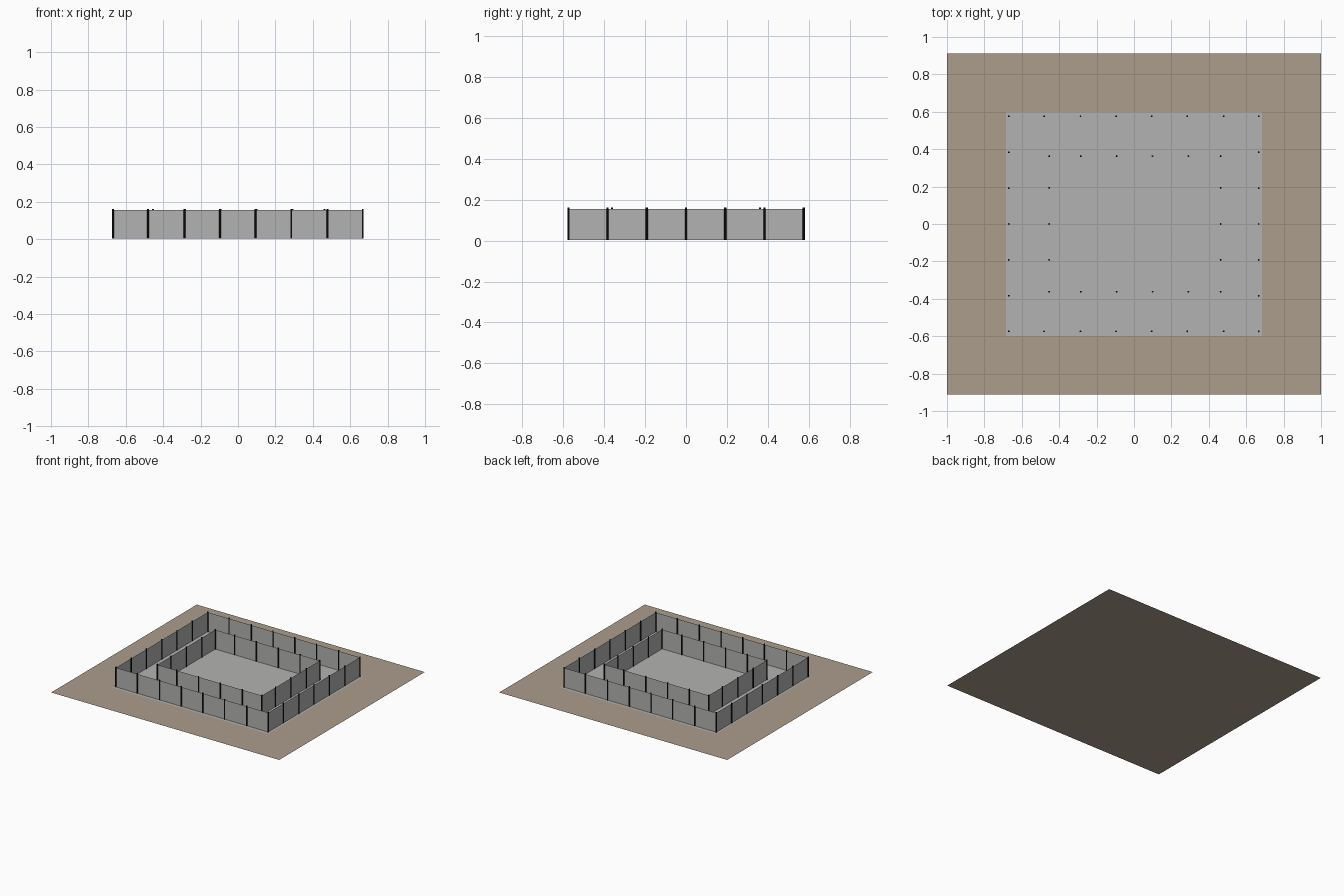
import bpy
import bmesh

if "Cube" in bpy.data.objects:
    bpy.data.objects.remove(bpy.data.objects["Cube"])


def material(name, rgb):
    m = bpy.data.materials.new(name)
    m.diffuse_color = (*rgb, 1.0)
    m.use_nodes = True
    m.node_tree.nodes["Principled BSDF"].inputs["Base Color"].default_value = m.diffuse_color
    return m


SAND = material("sand brown", (0.41, 0.34, 0.262))
GREY = material("concrete grey", (0.45, 0.45, 0.445))
BLACK = material("post black", (0.008, 0.008, 0.008))

FLOOR_Z, PANEL_TOP, POST_TOP = 0.003, 0.156, 0.162
POST_R = 0.005


def finish(name, bm, mat):
    me = bpy.data.meshes.new(name)
    bm.to_mesh(me)
    bm.free()
    me.materials.append(mat)
    ob = bpy.data.objects.new(name, me)
    bpy.context.collection.objects.link(ob)
    return ob


def sheet(name, half_x, half_y, z, mat):
    bm = bmesh.new()
    bm.faces.new([bm.verts.new((sx * half_x, sy * half_y, z))
                  for sx, sy in ((-1, -1), (1, -1), (1, 1), (-1, 1))])
    finish(name, bm, mat)


def fence(name, xs, ys):
    """Closed rectangular fence with posts at every x and y station."""
    loop = ([(x, ys[0]) for x in xs[:-1]] + [(xs[-1], y) for y in ys[:-1]]
            + [(x, ys[-1]) for x in xs[:0:-1]] + [(xs[0], y) for y in ys[:0:-1]])

    # flat panels from post to post
    bm = bmesh.new()
    for (ax, ay), (bx, by) in zip(loop, loop[1:] + loop[:1]):
        bm.faces.new([bm.verts.new(p) for p in (
            (ax, ay, FLOOR_Z), (bx, by, FLOOR_Z),
            (bx, by, PANEL_TOP), (ax, ay, PANEL_TOP))])
    finish(name + "_fence_panels", bm, GREY)

    # slim round posts, slightly taller than the panels
    bm = bmesh.new()
    for x, y in loop:
        made = bmesh.ops.create_cone(bm, cap_ends=True, segments=8,
                                     radius1=POST_R, radius2=POST_R,
                                     depth=POST_TOP - FLOOR_Z)
        bmesh.ops.translate(bm, verts=made["verts"],
                            vec=(x, y, (POST_TOP + FLOOR_Z) / 2))
    finish(name + "_fence_posts", bm, BLACK)


# ground and paved yard
sheet("ground", 1.0, 0.912, 0.0, SAND)
sheet("paved_yard", 0.684, 0.598, FLOOR_Z, GREY)

# outer and inner fences
fence("outer", [-0.669, -0.481, -0.286, -0.096, 0.094, 0.285, 0.479, 0.667],
      [-0.574, -0.384, -0.192, 0.0, 0.192, 0.384, 0.576])
fence("inner", [-0.454, -0.284, -0.093, 0.099, 0.291, 0.463],
      [-0.362, -0.192, 0.0, 0.193, 0.363])
